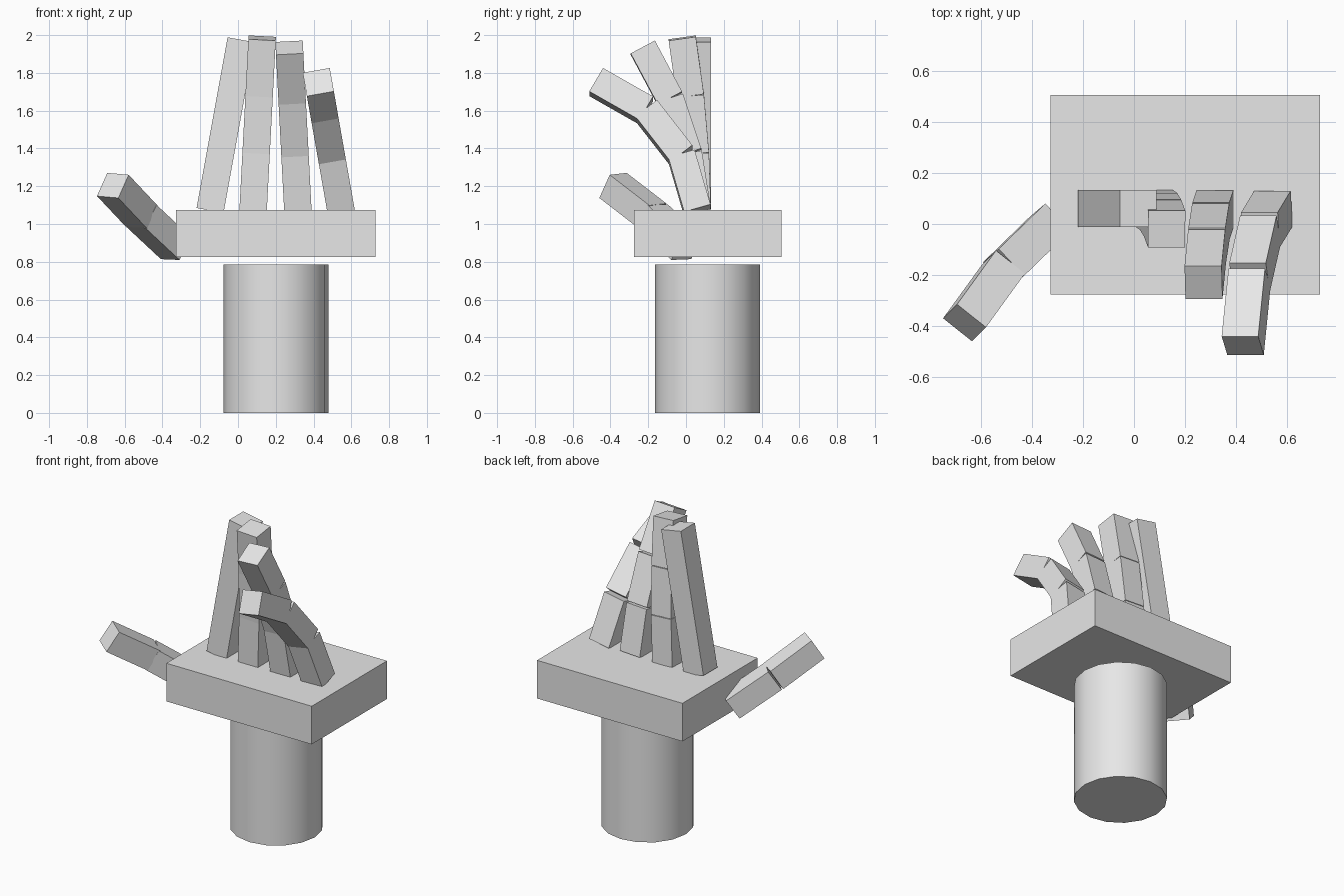
import bpy
import bmesh
from math import radians, sin, cos
from mathutils import Vector, Matrix

cube = bpy.data.objects.get("Cube")
if cube:
    bpy.data.objects.remove(cube, do_unlink=True)

GREY = (0.8, 0.8, 0.8, 1.0)
grey = bpy.data.materials.new("plain_grey")
grey.use_nodes = True
grey.diffuse_color = GREY
grey.node_tree.nodes["Principled BSDF"].inputs["Base Color"].default_value = GREY

THICK = 0.145   # finger width and depth
BONE = 0.306    # length of one finger segment


def finish(name, bm):
    mesh = bpy.data.meshes.new(name)
    bm.to_mesh(mesh)
    bm.free()
    mesh.materials.append(grey)
    obj = bpy.data.objects.new(name, mesh)
    bpy.context.collection.objects.link(obj)
    return obj


def box(name, matrix):
    bm = bmesh.new()
    bmesh.ops.create_cube(bm, size=1, matrix=matrix)
    return finish(name, bm)


def segment(name, start, side, axis):
    """Square bar from start along axis; returns its far end."""
    axis = Vector(axis).normalized()
    side = Vector(side)
    side = (side - axis * side.dot(axis)).normalized()
    frame = Matrix((side, axis.cross(side), axis)).transposed().to_4x4()
    start = Vector(start)
    box(name, Matrix.Translation(start + axis * BONE / 2) @ frame
        @ Matrix.Diagonal((THICK, THICK, BONE, 1)))
    return start + axis * BONE


# Palm slab
box("palm", Matrix.Translation((0.2, 0.115, 0.95))
    @ Matrix.Diagonal((1.055, 0.78, 0.25, 1)))

# Forearm, smooth round side with flat ends
bm = bmesh.new()
bmesh.ops.create_cone(bm, cap_ends=True, segments=16, radius1=0.278,
                      radius2=0.278, depth=0.785,
                      matrix=Matrix.Translation((0.2, 0.113, 0.3925)))
forearm = finish("forearm", bm)
bpy.ops.object.select_all(action="DESELECT")
forearm.select_set(True)
bpy.context.view_layer.objects.active = forearm
bpy.ops.object.shade_smooth_by_angle(angle=radians(40))

# Fingers: base x, sideways lean, forward bend of each segment
fingers = {
    "index_finger": (-0.148, 10.3, (0, 0, 0)),
    "middle_finger": (0.08, 3, (2, 5, 8)),
    "ring_finger": (0.317, -3, (9, 18.5, 28)),
    "little_finger": (0.545, -10, (16, 37.5, 60)),
}
for name, (x, lean, bends) in fingers.items():
    turn = Matrix.Rotation(radians(lean), 3, "Y")
    point = Vector((x, 0.06, 1.072))
    for part, bend in zip(("base", "middle", "tip"), bends):
        axis = turn @ Vector((0, -sin(radians(bend)), cos(radians(bend))))
        point = segment(f"{name}_{part}", point, turn @ Vector((1, 0, 0)), axis)

# Thumb: two segments swinging out from the side of the palm
joint = segment("thumb_base", (-0.328, 0.001, 0.872),
                (0.687, -0.735, -0.03), (-0.6, -0.583, 0.56))
segment("thumb_tip", joint, (0.78, -0.62, -0.07), (-0.496, -0.684, 0.527))
